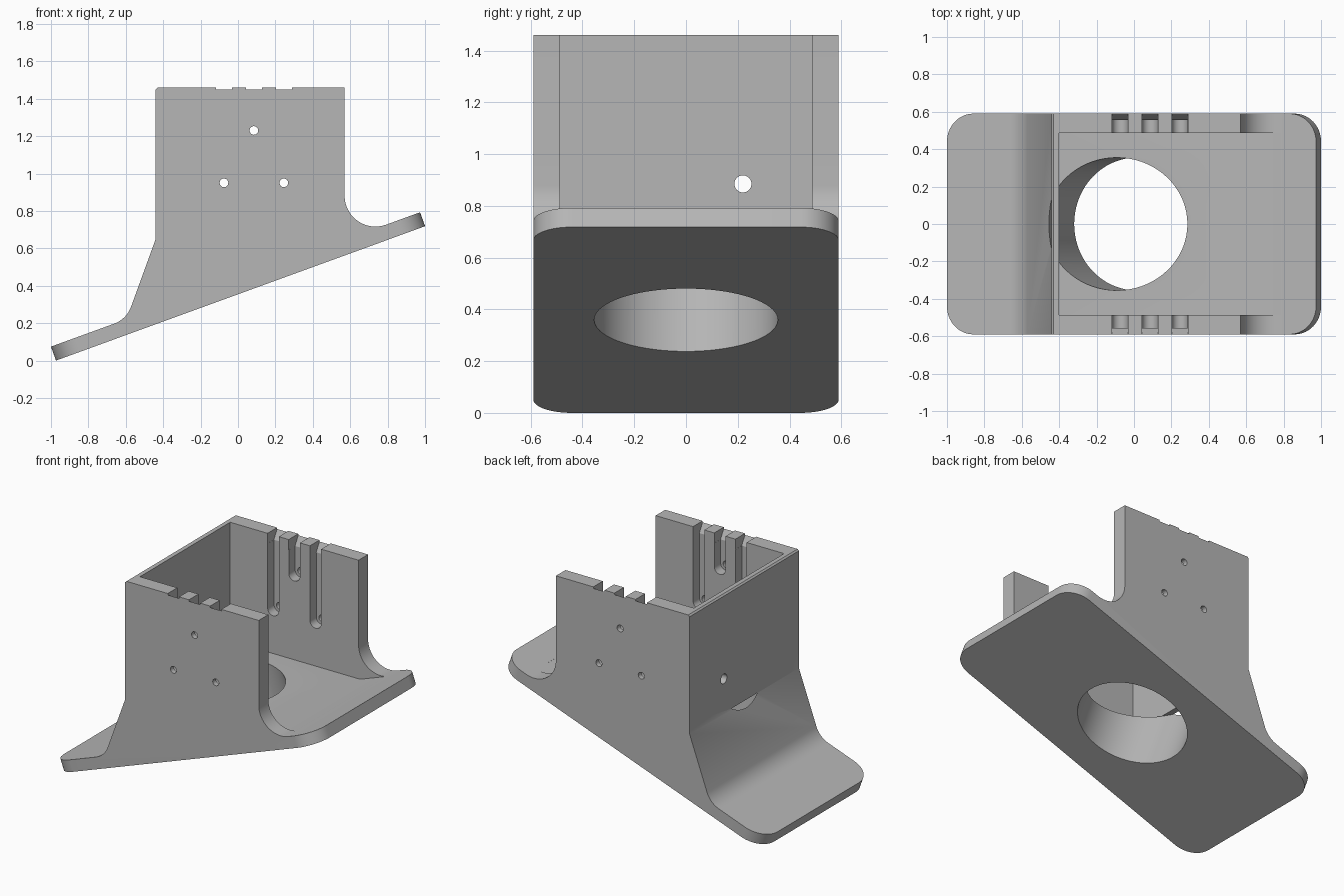
import bpy, bmesh, math
from mathutils import Vector

if "Cube" in bpy.data.objects:
    bpy.data.objects.remove(bpy.data.objects["Cube"], do_unlink=True)

TILT = math.radians(20)
ALONG = Vector((math.cos(TILT), 0, math.sin(TILT)))    # up the sloping base
NORMAL = Vector((-math.sin(TILT), 0, math.cos(TILT)))  # out of the base
LENGTH, THICK, HALF_W = 2.1, 0.079, 0.59
LOW = Vector((-0.973, 0, 0))
FLOOR, TOP, BACK, FRONT = 0.65, 1.46, -0.44, 0.57

grey = bpy.data.materials.new("light grey plastic")
grey.use_nodes = True
grey.diffuse_color = (0.47, 0.47, 0.47, 1)
grey.node_tree.nodes["Principled BSDF"].inputs["Base Color"].default_value = (0.47, 0.47, 0.47, 1)


def loft(name, ring_a, ring_b):
    """Closed solid between two matching rings of points."""
    bm = bmesh.new()
    a = [bm.verts.new(p) for p in ring_a]
    b = [bm.verts.new(p) for p in ring_b]
    n = len(a)
    bm.faces.new(a)
    bm.faces.new(b[::-1])
    for i in range(n):
        j = (i + 1) % n
        bm.faces.new((a[j], a[i], b[i], b[j]))
    bmesh.ops.recalc_face_normals(bm, faces=bm.faces)
    mesh = bpy.data.meshes.new(name)
    bm.to_mesh(mesh)
    bm.free()
    mesh.materials.append(grey)
    ob = bpy.data.objects.new(name, mesh)
    bpy.context.collection.objects.link(ob)
    return ob


def along_y(name, pts, y0, y1):
    return loft(name, [(x, y0, z) for x, z in pts], [(x, y1, z) for x, z in pts])


def along_x(name, pts, x0, x1):
    return loft(name, [(x0, y, z) for y, z in pts], [(x1, y, z) for y, z in pts])


def circle(cx, cz, r, n=32, start=0.0, sweep=math.tau):
    return [(cx + r * math.cos(start + sweep * i / n),
             cz + r * math.sin(start + sweep * i / n)) for i in range(n)]


def fillet(prev, corner, nxt, r, n=14):
    """Arc of radius r that rounds the corner of a path."""
    p, c, q = Vector(prev), Vector(corner), Vector(nxt)
    d1, d2 = (p - c).normalized(), (q - c).normalized()
    half = d1.angle(d2) / 2
    mid = c + (d1 + d2).normalized() * (r / math.sin(half))
    start = c + d1 * (r / math.tan(half)) - mid
    end = c + d2 * (r / math.tan(half)) - mid
    a0 = math.atan2(start.y, start.x)
    turn = math.atan2(start.x * end.y - start.y * end.x, start.dot(end))
    return [(mid.x + r * math.cos(a0 + turn * i / n),
             mid.y + r * math.sin(a0 + turn * i / n)) for i in range(n + 1)]


def boolean(ob, cutter, operation="DIFFERENCE"):
    mod = ob.modifiers.new(cutter.name, "BOOLEAN")
    mod.object, mod.operation, mod.solver = cutter, operation, "EXACT"
    bpy.context.view_layer.objects.active = ob
    bpy.ops.object.modifier_apply(modifier=mod.name)
    bpy.data.objects.remove(cutter, do_unlink=True)


def plate_top(x):
    p = LOW + NORMAL * THICK
    return p.z + math.tan(TILT) * (x - p.x)


# Side profile: sloping base, rear ramp, upright box, front fillet
high = LOW + ALONG * LENGTH
low_top, high_top = LOW + NORMAL * THICK, high + NORMAL * THICK
ramp_foot = (-0.596, plate_top(-0.596))
front_foot = (FRONT, plate_top(FRONT))
profile = [(LOW.x, LOW.z), (high.x, high.z), (high_top.x, high_top.z)]
profile += fillet((high_top.x, high_top.z), front_foot, (FRONT, TOP), 0.165, 20)
profile += [(FRONT, TOP), (BACK + 0.01, TOP), (BACK, TOP - 0.01), (BACK, FLOOR)]
profile += fillet((BACK, FLOOR), ramp_foot, (low_top.x, low_top.z), 0.15)
profile += [(low_top.x, low_top.z)]
body = along_y("angled_bracket", profile, -HALF_W, HALF_W)

# Rounded outline of the base, square to its slope
corners = [(0, -HALF_W), (LENGTH, -HALF_W), (LENGTH, HALF_W), (0, HALF_W)]
outline = []
for i, c in enumerate(corners):
    outline += fillet(corners[i - 1], c, corners[(i + 1) % 4], 0.15)
ring = [LOW + ALONG * u + Vector((0, v, 0)) for u, v in outline]
boolean(body, loft("outline_cutter", [p - NORMAL * 0.5 for p in ring],
                   [p + NORMAL * 2.5 for p in ring]), "INTERSECT")

# Open cavity between the side walls, with a level floor
meet = FRONT + (FLOOR - plate_top(FRONT)) / math.tan(TILT)
boolean(body, along_y("cavity_cutter", [(-0.4, FLOOR), (meet, FLOOR), (0.785, plate_top(0.785)),
                                        (0.785, 2), (-0.4, 2)], -0.487, 0.487))

# Large bore, square to the base and ending at the floor level
centre = LOW + ALONG * (LENGTH / 2)
bore = [centre + ALONG * u + Vector((0, v, 0)) for u, v in circle(0, 0, 0.355, 72)]
boolean(body, loft("bore_cutter", [p - NORMAL * 0.2 for p in bore],
                   [p + NORMAL * ((FLOOR + 0.001 - p.z) / NORMAL.z) for p in bore]))

# Three round-ended slots inside both walls, each with a screw hole and a lead-in
for x, z in ((-0.075, 0.95), (0.085, 1.23), (0.245, 0.95)):
    slot = circle(x, z, 0.042, 16, math.pi, math.pi) + [(x + 0.042, z), (x + 0.042, 1.6), (x - 0.042, 1.6)]
    boolean(body, along_y("slot_cutter", slot, -0.555, 0.555))
    boolean(body, along_y("screw_hole_cutter", circle(x, z, 0.023), -0.8, 0.8))
    lead_in = [(-0.5, 1.39), (0.5, 1.39), (0.555, 1.39), (0.61, 1.484),
               (0.61, 1.6), (-0.61, 1.6), (-0.61, 1.484), (-0.555, 1.39)]
    boolean(body, along_x("lead_in_cutter", lead_in, x - 0.0425, x + 0.0425))

# Cable hole through the rear wall
boolean(body, along_x("cable_hole_cutter", circle(0.22, 0.885, 0.033), -0.7, 0))

bpy.ops.object.select_all(action="DESELECT")
body.select_set(True)
bpy.context.view_layer.objects.active = body
bpy.ops.object.shade_smooth_by_angle(angle=math.radians(25))
